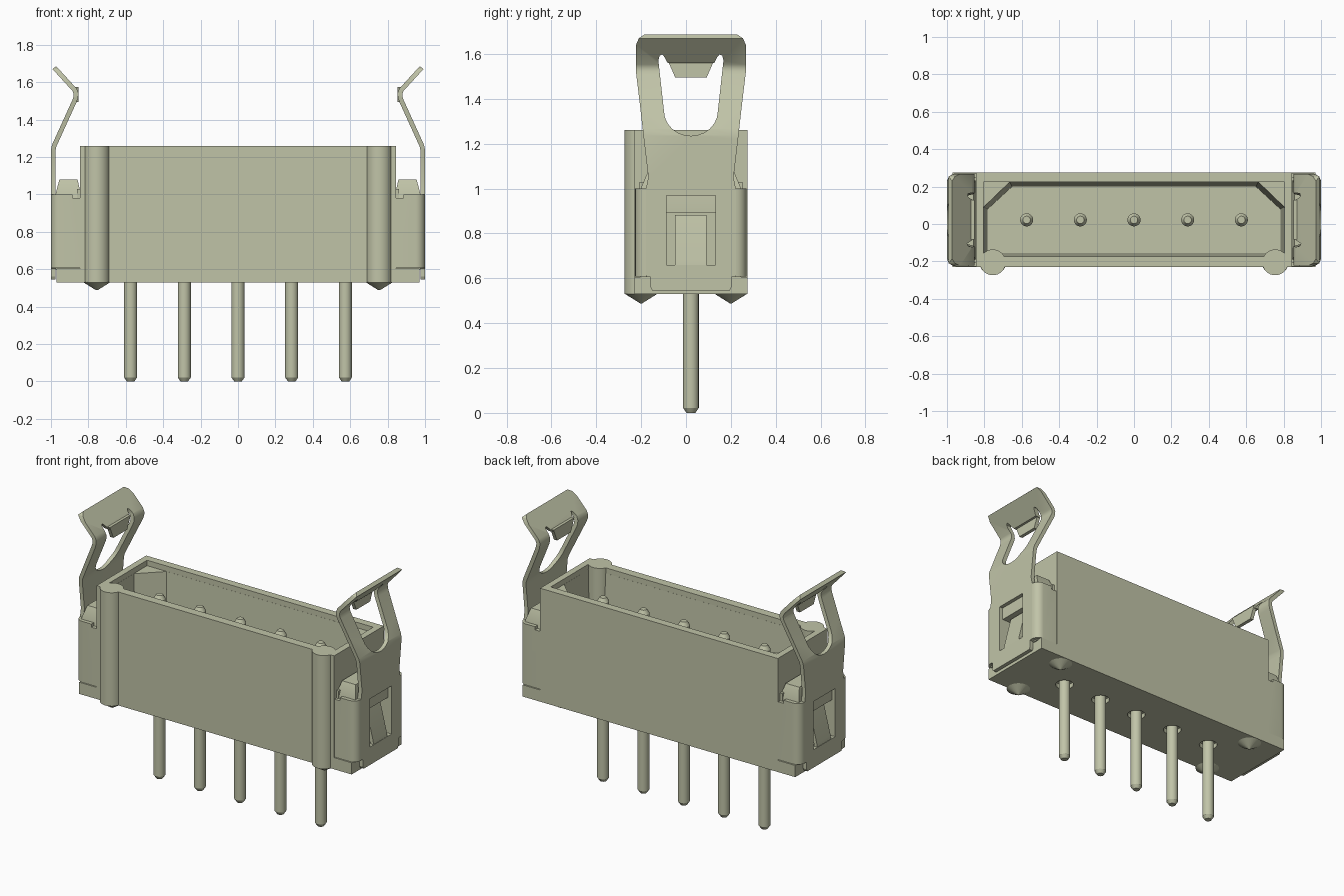
import bpy, bmesh, math
from mathutils import Vector, Matrix

if "Cube" in bpy.data.objects:
    bpy.data.objects.remove(bpy.data.objects["Cube"], do_unlink=True)

mat = bpy.data.materials.new("pale_olive")
mat.use_nodes = True
COL = (0.53, 0.55, 0.39, 1)
mat.diffuse_color = COL
mat.node_tree.nodes["Principled BSDF"].inputs["Base Color"].default_value = COL

C = 0.022          # centre line of the connector in y


def loft(name, rings):
    """Closed solid through rings of equal point count."""
    bm = bmesh.new()
    vs = [[bm.verts.new(p) for p in r] for r in rings]
    n = len(vs[0])
    for a, b in zip(vs, vs[1:]):
        for i in range(n):
            j = (i + 1) % n
            bm.faces.new((a[i], a[j], b[j], b[i]))
    bm.faces.new(vs[0])
    bm.faces.new(vs[-1])
    bmesh.ops.recalc_face_normals(bm, faces=bm.faces)
    me = bpy.data.meshes.new(name)
    bm.to_mesh(me)
    bm.free()
    me.materials.append(mat)
    ob = bpy.data.objects.new(name, me)
    bpy.context.collection.objects.link(ob)
    return ob


def prism(name, pts, axis, a, b):
    """Extrude a 2D outline along an axis from a to b."""
    put = {"x": lambda p, t: (t, p[0], p[1]),
           "y": lambda p, t: (p[0], t, p[1]),
           "z": lambda p, t: (p[0], p[1], t)}[axis]
    return loft(name, [[put(p, t) for p in pts] for t in (a, b)])


def rect(a, b, c, d):
    return [(a, c), (b, c), (b, d), (a, d)]


def box(name, x, y, z):
    return prism(name, rect(*x, *y), "z", *z)


def lathe(name, x, y, profile, n=20):
    """Round solid from (radius, z) pairs."""
    return loft(name, [[(x + r * math.cos(2 * math.pi * i / n),
                         y + r * math.sin(2 * math.pi * i / n), z)
                        for i in range(n)] for r, z in profile])


def ribbon(pts, t):
    """Outline of a thin sheet along a path."""
    pts = [Vector(p) for p in pts]
    left, right = [], []
    for i, p in enumerate(pts):
        ds = []
        if i > 0:
            ds.append((p - pts[i - 1]).normalized())
        if i < len(pts) - 1:
            ds.append((pts[i + 1] - p).normalized())
        d = sum(ds, Vector((0, 0))).normalized()
        nrm = Vector((-d.y, d.x)) * (t / 2 / max(d.dot(ds[0]), 0.5))
        left.append(tuple(p + nrm))
        right.append(tuple(p - nrm))
    return left + right[::-1]


def boolean(ob, cutter, op="DIFFERENCE"):
    cutter.hide_render = True
    m = ob.modifiers.new("cut", "BOOLEAN")
    m.operation, m.object, m.solver = op, cutter, "EXACT"
    bpy.context.view_layer.objects.active = ob
    bpy.ops.object.modifier_apply(modifier=m.name)
    bpy.data.objects.remove(cutter, do_unlink=True)


def both(half):
    """Mirror a half outline (half width, z) about the centre line."""
    return [(C + w, z) for w, z in half] + [(C - w, z) for w, z in half[::-1]]


# Housing with a drafted, cornered cavity
housing = box("housing", (-.846, .846), (-.23, .275), (.53, 1.26))
boolean(housing, box("rim_cutter", (-.805, .805), (-.175, .225), (1.225, 1.3)))


def cavity(x, y0, y1, cx, cy, z):
    return [(-x, y0, z), (x, y0, z), (x, y1 - cy, z), (x - cx, y1, z),
            (-x + cx, y1, z), (-x, y1 - cy, z)]


boolean(housing, loft("cavity_cutter", [cavity(.782, -.155, .2, .13, .12, .66),
                                        cavity(.805, -.175, .225, .14, .135, 1.24)]))

pin_x = [.287 * i for i in range(-2, 3)]
for x in pin_x:
    boolean(housing, lathe("pin_hole_cutter", x, C, [(.055, .5), (.055, .56)]))

# Contact pins
for x in pin_x:
    lathe("contact_pin", x, C, [(.02, 0), (.035, .022), (.035, 1.155), (.02, 1.18)])

# Round ribs on the front, and pointed feet below
for x in (-.755, .755):
    lathe("front_rib", x, -.205, [(.069, .53), (.069, 1.26)], 32)
    for y in (-.2, .2):
        lathe("foot_cone", x, y, [(.073, .531), (.004, .488)], 24)

# Right-hand end, mirrored later
end = [box("end_flange", (.84, .97), (-.23, .275), (.53, .605))]

block = loft("end_block", [[(x, y, z) for x, y in rect(a, b, C - w, C + w)]
                           for a, b, w, z in ((.84, .976, .224, .6), (.84, .976, .224, 1.0),
                                              (.858, .955, .19, 1.08))])
boolean(block, box("pocket_cutter", (.91, 1.1), (C - .11, C + .11), (.66, .89)))
end.append(block)

# Spring latch sheet, trimmed to its side outline
path = [(.988, .545), (.988, 1.235), (.983, 1.26), (.874, 1.5), (.867, 1.52),
        (.866, 1.54), (.874, 1.56), (.982, 1.678)]
latch = prism("latch_spring", ribbon(path, .025), "y", -.4, .4)
outline = both([(.16, .52), (.18, .56), (.18, .605), (.2, .61), (.2, 1.0), (.19, 1.05),
                (.21, 1.22), (.228, 1.38), (.245, 1.52), (.245, 1.64),
                (.232, 1.67), (.205, 1.688), (.18, 1.70)])
boolean(latch, prism("outline_cutter", outline, "x", .5, 1.5), "INTERSECT")
arch = [(.12 * math.cos(a), 1.345 - .11 * math.sin(a))
        for a in [math.pi / 2 * k / 6 for k in range(6, -1, -1)]]
arch = [(max(w, .002), z) for w, z in arch]
window = both(arch + [(.145, 1.57), (.14, 1.592), (.127, 1.598), (.117, 1.585), (.104, 1.56)])
boolean(latch, prism("window_cutter", window, "x", .5, 1.5))
boolean(latch, box("slot_cutter", (.9, 1.1), (C - .11, C + .11), (.66, .97)))
end.append(latch)

# Hanging hook tab under the latch bend
tab = [(C - .105, 1.575), (C - .07, 1.495), (C + .07, 1.495), (C + .105, 1.575)]
end.append(prism("latch_tab", tab, "x", .853, .876))

# Tongue lanced inward from the latch sheet
end.append(prism("latch_tongue", ribbon([(.988, .655), (.985, .68), (.935, .88)], .022),
                 "y", C - .07, C + .07))

# Wrap-around wings with rounded corners and inward hooks
for s in (-1, 1):
    arc = [(.95 + .038 * math.sin(a), C + s * (.198 + .038 * math.cos(a)))
           for a in [math.pi / 2 * k / 6 for k in range(7)]]
    wing = prism("latch_wing", ribbon([(.838, C + s * .236)] + arc, .025), "z", .608, 1.0)
    boolean(wing, box("notch_cutter", (.8, .885), (-.5, .5), (.98, 1.1)))
    end.append(wing)
    ys = sorted((C + s * .15, C + s * .23))
    end.append(box("wing_hook", (.84, .862), ys, (.9, 1.03)))

# Mirror the end to the other side
for ob in end:
    me = ob.data.copy()
    me.transform(Matrix.Scale(-1, 4, (1, 0, 0)))
    me.flip_normals()
    twin = bpy.data.objects.new("right_" + ob.name, me)
    bpy.context.collection.objects.link(twin)
    ob.name = "left_" + ob.name

# Smooth the rounded surfaces, keep edges sharp
bpy.ops.object.select_all(action="DESELECT")
for ob in bpy.context.scene.objects:
    if ob.type == "MESH" and ob.data.materials and ob.data.materials[0] == mat:
        ob.select_set(True)
        bpy.context.view_layer.objects.active = ob
bpy.ops.object.shade_smooth_by_angle(angle=math.radians(25))
